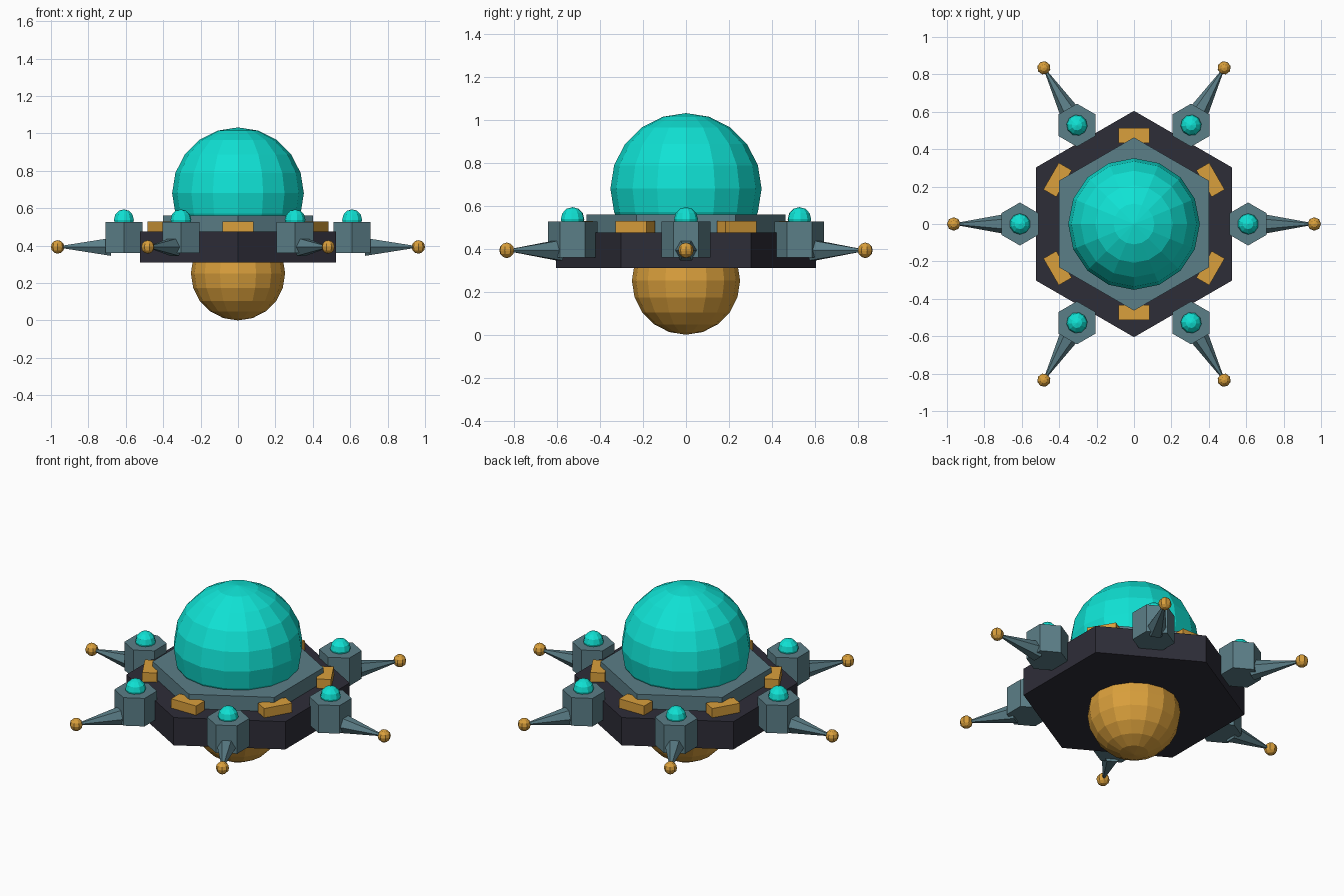
import bpy
from math import pi, cos, sin
from mathutils import Matrix

cube = bpy.data.objects.get("Cube")
if cube:
    bpy.data.objects.remove(cube, do_unlink=True)


def material(name, rgb):
    mat = bpy.data.materials.new(name)
    mat.use_nodes = True
    color = (*rgb, 1)
    mat.diffuse_color = color
    mat.node_tree.nodes["Principled BSDF"].inputs["Base Color"].default_value = color
    return mat


teal = material("teal_glass", (0.005, 0.76, 0.66))
gold = material("gold", (0.70, 0.35, 0.045))
steel = material("blue_grey_steel", (0.105, 0.21, 0.245))
dark = material("dark_hull", (0.027, 0.026, 0.039))


def finish(name, mat):
    obj = bpy.context.object
    obj.name = name
    obj.data.name = name
    obj.data.materials.append(mat)
    return obj


def ball(name, mat, radius, loc, segments, rings, angle=0):
    bpy.ops.mesh.primitive_uv_sphere_add(segments=segments, ring_count=rings,
                                         radius=radius, location=loc, rotation=(0, 0, angle))
    return finish(name, mat)


def hex_prism(name, mat, radius, bottom, top, x=0, y=0):
    # a primitive hexagon already has its corners on the y axis
    bpy.ops.mesh.primitive_cylinder_add(vertices=6, radius=radius, depth=top - bottom,
                                        location=(x, y, (top + bottom) / 2))
    return finish(name, mat)


# Central body
hex_prism("hull", dark, 0.605, 0.31, 0.475)
hex_prism("dome_collar", steel, 0.463, 0.47, 0.56)
ball("dome", teal, 0.352, (0, 0, 0.68), 16, 10)
ball("belly", gold, 0.252, (0, 0, 0.252), 16, 10)

SPIKE_Z = 0.393
for i in range(6):
    a = i * pi / 3
    c, s = cos(a), sin(a)

    # Pod with its lamp
    hex_prism(f"pod_{i}", steel, 0.115, 0.36, 0.527, 0.61 * c, 0.61 * s)
    ball(f"pod_lamp_{i}", teal, 0.056, (0.61 * c, 0.61 * s, 0.538), 10, 6, a)

    # Spike pointing outwards with a ball at the tip
    bpy.ops.mesh.primitive_cone_add(vertices=6, radius1=0.055, radius2=0.004, depth=0.28)
    spike = finish(f"spike_{i}", steel)
    spike.matrix_world = (Matrix.Rotation(a, 4, 'Z')
                          @ Matrix.Translation((0.82, 0, SPIKE_Z))
                          @ Matrix.Rotation(pi / 2, 4, 'Y'))
    ball(f"spike_tip_{i}", gold, 0.036, (0.964 * c, 0.964 * s, SPIKE_Z), 8, 6, a)

    # Gold block on each corner of the collar
    b = a + pi / 6
    bpy.ops.mesh.primitive_cube_add(size=1, location=(0.472 * cos(b), 0.472 * sin(b), 0.5),
                                    rotation=(0, 0, b))
    block = finish(f"corner_block_{i}", gold)
    block.scale = (0.08, 0.165, 0.06)
